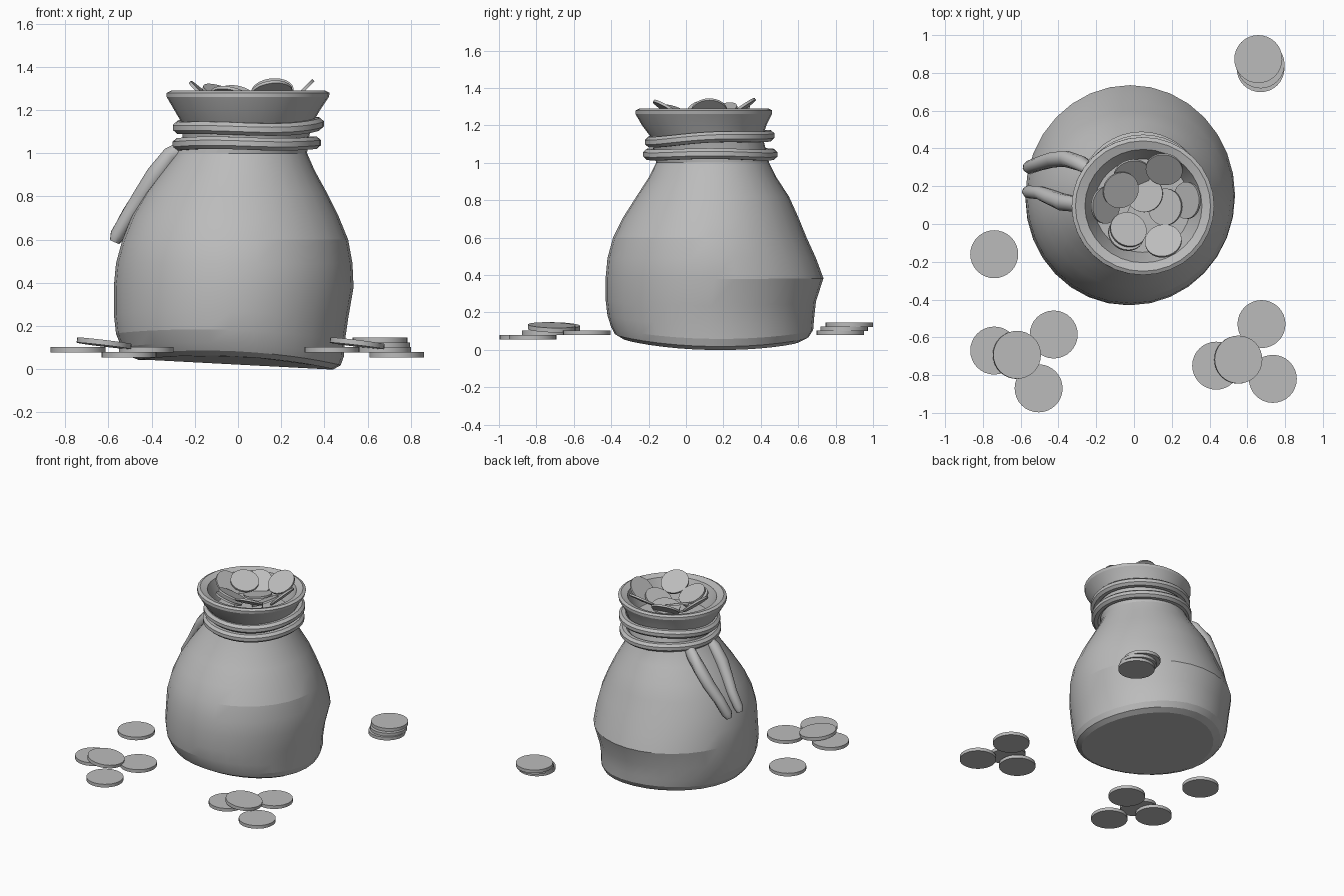
import bpy, bmesh, math
from mathutils import Vector, Matrix

grey = bpy.data.materials.new("plain grey")
grey.diffuse_color = (0.5, 0.5, 0.5, 1)
SEG = 32


def finish(name, bm, angle=None):
    bmesh.ops.recalc_face_normals(bm, faces=bm.faces)
    mesh = bpy.data.meshes.new(name)
    bm.to_mesh(mesh)
    bm.free()
    mesh.materials.append(grey)
    ob = bpy.data.objects.new(name, mesh)
    bpy.context.collection.objects.link(ob)
    if angle:
        bpy.ops.object.select_all(action='DESELECT')
        ob.select_set(True)
        bpy.context.view_layer.objects.active = ob
        bpy.ops.object.shade_smooth_by_angle(angle=math.radians(angle))
    return ob


def skin(bm, loops, closed=False):
    """Bridge equal-length vertex loops with quads; cap the ends if open."""
    n = len(loops[0])
    pairs = list(zip(loops, loops[1:]))
    if closed:
        pairs.append((loops[-1], loops[0]))
    for a, b in pairs:
        for i in range(n):
            j = (i + 1) % n
            bm.faces.new((a[i], a[j], b[j], b[i]))
    if not closed:
        bm.faces.new(loops[0])
        bm.faces.new(loops[-1])


# Sack: z, then the left, right, front and back limits of each ring;
# the last rings turn over the lip and go down to the inner floor
rings = [
    (0.010, -0.46, 0.44, -0.34, 0.61), (0.030, -0.51, 0.475, -0.38, 0.655),
    (0.070, -0.54, 0.49, -0.40, 0.68), (0.140, -0.565, 0.495, -0.42, 0.685),
    (0.240, -0.575, 0.51, -0.43, 0.695), (0.380, -0.575, 0.535, -0.43, 0.735),
    (0.490, -0.565, 0.53, -0.42, 0.695), (0.600, -0.535, 0.51, -0.39, 0.645),
    (0.710, -0.49, 0.465, -0.335, 0.60), (0.820, -0.425, 0.41, -0.265, 0.55),
    (0.920, -0.35, 0.355, -0.20, 0.485), (1.000, -0.29, 0.32, -0.16, 0.445),
    (1.060, -0.255, 0.325, -0.17, 0.43), (1.140, -0.26, 0.345, -0.19, 0.41),
    (1.200, -0.295, 0.38, -0.235, 0.43), (1.260, -0.33, 0.42, -0.27, 0.46),
    (1.280, -0.33, 0.425, -0.27, 0.46), (1.290, -0.31, 0.405, -0.25, 0.44),
    (1.275, -0.26, 0.36, -0.205, 0.395), (1.200, -0.235, 0.33, -0.175, 0.37),
    (1.130, -0.21, 0.30, -0.15, 0.345),
]
bm = bmesh.new()
loops = []
for z, x0, x1, y0, y1 in rings:
    sag = max(0, 1 - z / 0.4)
    loop = []
    for i in range(SEG):
        a = math.tau * i / SEG
        x = (x0 + x1) / 2 + (x1 - x0) / 2 * math.cos(a)
        y = (y0 + y1) / 2 + (y1 - y0) / 2 * math.sin(a)
        dz = sag * (0.02 - 0.05 * x + 0.14 * (y - 0.2) ** 2 - 0.01)
        loop.append(bm.verts.new((x, y, z + dz)))
    loops.append(loop)
skin(bm, loops)
finish("sack", bm, 12)


# Cord loops round the neck
def cord(name, centre, rx, ry, tilt_x, tilt_y, wave):
    bm = bmesh.new()
    loops = []
    for i in range(40):
        a = math.tau * i / 40
        c, s = math.cos(a), math.sin(a)
        loop = []
        for k in range(8):
            t = math.tau * (k + 0.5) / 8
            off = 0.034 * math.cos(t)
            x, y = (rx + off) * c, (ry + off) * s
            z = 0.031 * math.sin(t) + tilt_x * x + tilt_y * y + wave * math.cos(3 * a)
            loop.append(bm.verts.new(Vector(centre) + Vector((x, y, z))))
        loops.append(loop)
    skin(bm, loops, True)
    finish(name, bm, 40)


cord("lower_cord", (0.04, 0.13, 1.045), 0.312, 0.328, 0, 0.0, 0.004)
cord("upper_cord", (0.048, 0.127, 1.128), 0.318, 0.315, 0.01, 0.05, 0.005)


# Loose cord ends hanging down the left side
def loose_end(name, points):
    bm = bmesh.new()
    pts = [Vector(p[:3]) for p in points]
    loops = []
    for i, p in enumerate(pts):
        d = (pts[min(i + 1, len(pts) - 1)] - pts[max(i - 1, 0)]).normalized()
        side = d.cross(Vector((1, 0, 0.6))).normalized()
        up = side.cross(d)
        r = points[i][3]
        loops.append([bm.verts.new(p + r * (side * math.cos(math.tau * k / 10)
                                            + up * math.sin(math.tau * k / 10)))
                      for k in range(10)])
    skin(bm, loops)
    finish(name, bm, 50)


loose_end("front_cord_end", [
    (-0.24, 0.10, 1.04, 0.03), (-0.31, 0.105, 0.99, 0.042), (-0.38, 0.115, 0.90, 0.046),
    (-0.44, 0.14, 0.81, 0.042), (-0.50, 0.165, 0.72, 0.036),
    (-0.56, 0.17, 0.62, 0.034), (-0.573, 0.172, 0.59, 0.022)])
loose_end("back_cord_end", [
    (-0.20, 0.27, 1.04, 0.03), (-0.28, 0.32, 0.99, 0.042), (-0.36, 0.345, 0.92, 0.044),
    (-0.43, 0.34, 0.82, 0.042), (-0.50, 0.32, 0.72, 0.038),
    (-0.555, 0.30, 0.62, 0.036), (-0.57, 0.297, 0.59, 0.022)])


# Coins
def coin(name, pos, r, normal=(0, 0, 1), thick=0.024):
    bm = bmesh.new()
    turn = Vector((0, 0, 1)).rotation_difference(Vector(normal)).to_matrix().to_4x4()
    bmesh.ops.create_cone(bm, cap_ends=True, segments=32, radius1=r, radius2=r,
                          depth=thick, matrix=Matrix.Translation(pos) @ turn)
    finish(name, bm, 30)


ground = [
    (-0.74, -0.16, 0.09), (-0.74, -0.67, 0.09), (-0.425, -0.585, 0.09),
    (-0.505, -0.87, 0.067), (0.435, -0.75, 0.09), (0.675, -0.53, 0.09),
    (0.735, -0.82, 0.067), (0.67, 0.825, 0.09), (0.67, 0.845, 0.112), (0.658, 0.873, 0.135),
]
for p in ground:
    coin("ground_coin", p, 0.127)
for x, y in ((-0.62, -0.693), (0.552, -0.718)):
    coin("leaning_coin", (x, y, 0.12), 0.127, (0.12, 0.03, 1))

# Coins in the mouth of the sack: position and lean of the face
mouth = [
    ((-0.03, -0.03, 1.26), (0.25, 0.45)), ((-0.04, -0.05, 1.235), (0.25, 0.45)),
    ((0.155, -0.09, 1.28), (-0.15, 0.6)), ((0.16, 0.29, 1.285), (-0.1, -0.7)),
    ((-0.01, 0.26, 1.25), (0.2, -0.75)), ((-0.07, 0.18, 1.275), (0.35, -0.3)),
    ((-0.15, 0.10, 1.265), (0.9, -0.1)), ((0.055, 0.16, 1.215), (-0.15, 0.1)),
    ((0.165, 0.09, 1.22), (-0.5, 0.05)), ((0.28, 0.125, 1.27), (-1.0, 0.0)),
    ((0.06, 0.04, 1.17), (0.0, 0.0)),
]
for p, (nx, ny) in mouth:
    coin("mouth_coin", p, 0.098, (nx, ny, 1), 0.014)
